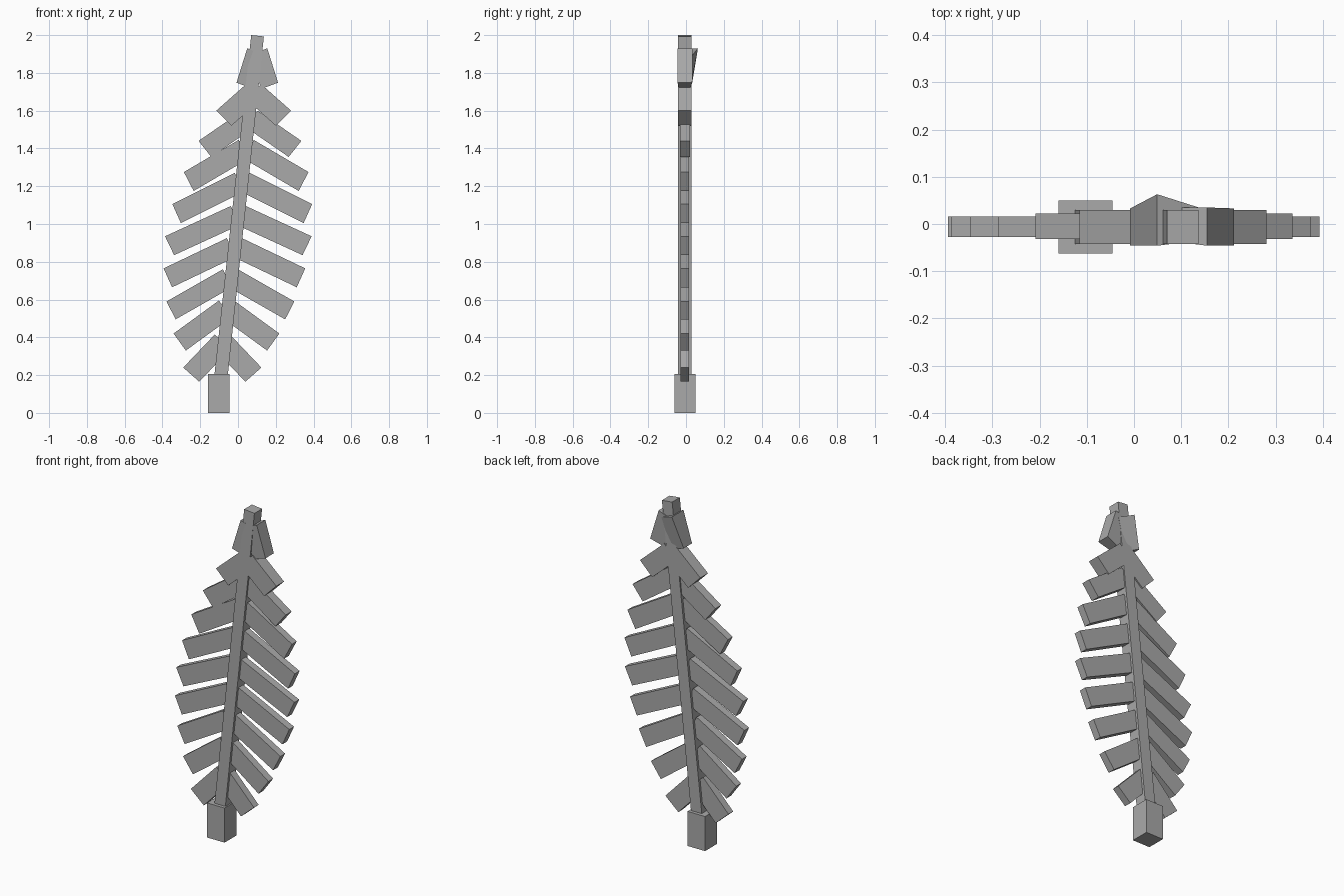
import bpy, bmesh

if "Cube" in bpy.data.objects:
    bpy.data.objects.remove(bpy.data.objects["Cube"])

grey = bpy.data.materials.new("plain grey")
grey.diffuse_color = (0.4, 0.4, 0.4, 1)
grey.use_nodes = True
grey.node_tree.nodes["Principled BSDF"].inputs["Base Color"].default_value = grey.diffuse_color


def prism(name, quad, ys):
    """Extrude a front-view quad; ys holds a (front, back) depth per corner."""
    bm = bmesh.new()
    f = [bm.verts.new((x, y[0], z)) for (x, z), y in zip(quad, ys)]
    b = [bm.verts.new((x, y[1], z)) for (x, z), y in zip(quad, ys)]
    bm.faces.new(f)
    bm.faces.new(b[::-1])
    for i in range(4):
        j = (i + 1) % 4
        bm.faces.new((f[j], f[i], b[i], b[j]))
    bmesh.ops.recalc_face_normals(bm, faces=bm.faces)
    me = bpy.data.meshes.new(name)
    bm.to_mesh(me)
    bm.free()
    me.materials.append(grey)
    ob = bpy.data.objects.new(name, me)
    bpy.context.collection.objects.link(ob)
    return ob


# Square foot and leaning stem
prism("stem_base", [(-0.16, 0), (-0.045, 0), (-0.045, 0.205), (-0.16, 0.205)],
      [(-0.062, 0.05)] * 4)
prism("stem", [(-0.125, 0.2), (-0.055, 0.19), (0.137, 1.993), (0.07, 2.0)],
      [(-0.042, 0.03)] * 4)

# Leaflets, mirrored about the leaning centre line:
# outer upper (half width, z), outer lower (half width, z), rise to the stem
rows = [
    (0.207, 0.24, 0.122, 0.165, 0.175), (0.280, 0.42, 0.215, 0.33, 0.175),
    (0.338, 0.59, 0.290, 0.495, 0.17), (0.375, 0.765, 0.330, 0.665, 0.16),
    (0.388, 0.935, 0.340, 0.835, 0.16), (0.370, 1.105, 0.325, 1.005, 0.165),
    (0.330, 1.275, 0.278, 1.175, 0.17), (0.272, 1.44, 0.205, 1.355, 0.16),
    (0.198, 1.60, 0.118, 1.52, 0.14),
]
for i, (w1, z1, w2, z2, rise) in enumerate(rows):
    c = -0.083 + 0.122 * (z1 - 0.24)
    depth = {7: (-0.032, 0.022), 8: (-0.042, 0.03)}.get(i, (-0.028, 0.016))
    half = [(w1, z1), (w2, z2), (0.04 + w2 - w1, z2 + rise), (0.04, z1 + rise)]
    for side, s in (("left", -1), ("right", 1)):
        prism(f"{side}_leaflet_{i + 1}", [(c + s * x, z) for x, z in half], [depth] * 4)

# Steep top pair folded round the tip, the left one flaring backwards
top = [(0.11, 1.748), (0.02, 1.715), (-0.035, 1.895), (0.053, 1.93)]
for side, s, back in (("left", -1, 0.063), ("right", 1, 0.035)):
    prism(f"{side}_top_leaflet", [(0.102 + s * x, z) for x, z in top],
          [(-0.045, 0.033), (-0.035, 0.022), (-0.035, 0.035), (-0.046, back)])
